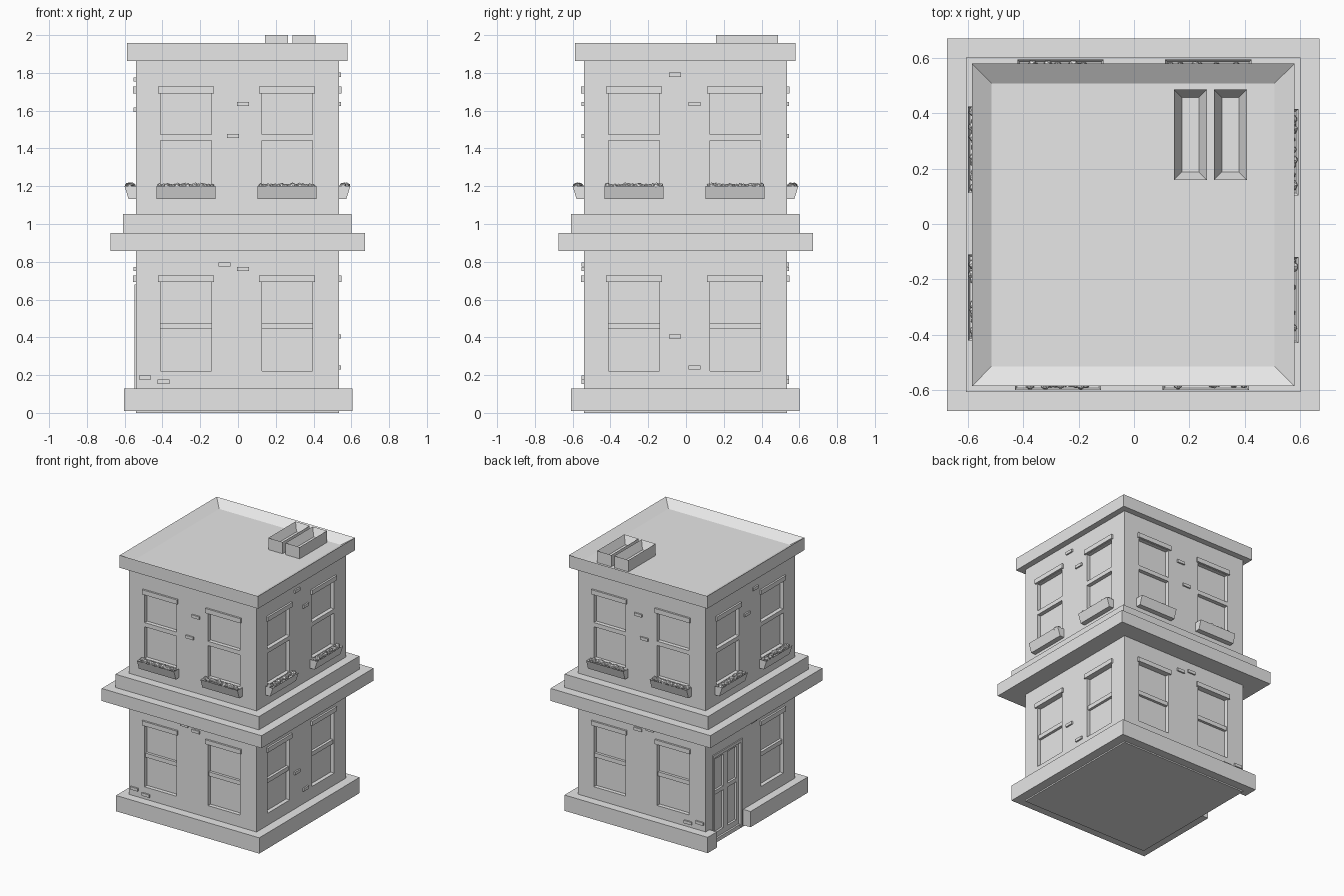
import bpy, bmesh, random
from math import pi
from mathutils import Matrix, Vector

random.seed(4)
if "Cube" in bpy.data.objects:
    bpy.data.objects.remove(bpy.data.objects["Cube"])

grey = bpy.data.materials.new("stone_grey")
grey.use_nodes = True
grey.diffuse_color = (0.8, 0.8, 0.8, 1)
grey.node_tree.nodes["Principled BSDF"].inputs["Base Color"].default_value = (0.8, 0.8, 0.8, 1)

WALL = 0.538                      # half width of the walls
CENTRE = Matrix.Translation((-0.003, -0.003, 0))
SIDES = ["front", "left", "back", "right"]
WINDOWS = (-0.272, 0.263)         # window centres along each side


def side_matrix(k):
    return CENTRE @ Matrix.Rotation(k * pi / 2, 4, "Z")


def box(bm, x, y, z, matrix=Matrix()):
    """Add a box from three (low, high) ranges and return its vertices."""
    size = [b - a for a, b in (x, y, z)]
    mid = [(a + b) / 2 for a, b in (x, y, z)]
    m = matrix @ Matrix.Translation(mid) @ Matrix.Diagonal((*size, 1))
    return bmesh.ops.create_cube(bm, size=1, matrix=m)["verts"]


def hollow_top(bm, verts, rim, depth):
    """Sink the top of a box, leaving a rim."""
    faces = {f for v in verts for f in v.link_faces}
    top = max(faces, key=lambda f: f.calc_center_median().z)
    bmesh.ops.inset_region(bm, faces=[top], thickness=rim, use_even_offset=True)
    bmesh.ops.translate(bm, verts=top.verts[:], vec=(0, 0, -depth))


def relief(bm, k, u, z, d):
    """Box on side k: u along the wall, z up, d outward from the wall."""
    return box(bm, u, (-WALL - d[1], -WALL - d[0]), z, side_matrix(k))


def finish(bm, name):
    bmesh.ops.recalc_face_normals(bm, faces=bm.faces[:])
    mesh = bpy.data.meshes.new(name)
    bm.to_mesh(mesh)
    bm.free()
    mesh.materials.append(grey)
    obj = bpy.data.objects.new(name, mesh)
    bpy.context.scene.collection.objects.link(obj)
    return obj


def cut(obj, bm):
    """Subtract the boxes in bm from obj."""
    cutter = finish(bm, "cutter")
    cutter.hide_render = True
    mod = obj.modifiers.new("cut", "BOOLEAN")
    mod.operation, mod.solver, mod.object = "DIFFERENCE", "EXACT", cutter
    bpy.context.view_layer.objects.active = obj
    bpy.ops.object.modifier_apply(modifier=mod.name)
    bpy.data.objects.remove(cutter)


# Walls with sunk windows and a sunk doorway on the right side
bm = bmesh.new()
box(bm, (-WALL, WALL), (-WALL, WALL), (0, 1.91), CENTRE)
walls = finish(bm, "walls")
bm = bmesh.new()
for k in range(4):
    for c in WINDOWS:
        u = (c - 0.134, c + 0.134)
        for z in ((1.474, 1.69), (1.2, 1.442)):
            relief(bm, k, u, z, (-0.03, 0.1))
        if k == 3 and c < 0:
            relief(bm, k, (-0.44, -0.12), (0.03, 0.66), (-0.03, 0.1))
        else:
            relief(bm, k, u, (0.222, 0.693), (-0.03, 0.1))
cut(walls, bm)

# Base course, with a gap in front of the door
bm = bmesh.new()
box(bm, (-0.603, 0.605), (-0.608, 0.6), (0.01, 0.13))
base = finish(bm, "base_course")
bm = bmesh.new()
box(bm, (-0.8, -0.45), (0.084, 0.49), (-0.1, 0.3))
cut(base, bm)

# Two-step ledge between the floors
bm = bmesh.new()
box(bm, (-0.676, 0.672), (-0.676, 0.672), (0.857, 0.952))
box(bm, (-0.608, 0.602), (-0.608, 0.602), (0.952, 1.053))
finish(bm, "middle_ledge")

# Roof parapet with sunk roof
bm = bmesh.new()
v = box(bm, (-0.587, 0.581), (-0.587, 0.581), (1.862, 1.957))
hollow_top(bm, v, 0.072, 0.046)
finish(bm, "roof_parapet")

# Roof vents
for name, x in (("vent_inner", 0.144), ("vent_outer", 0.289)):
    bm = bmesh.new()
    v = box(bm, (x, x + 0.12), (0.159, 0.487), (1.9, 2.0))
    hollow_top(bm, v, 0.029, 0.06)
    finish(bm, name)

# Lintels, sash bars and planters
for k, side in enumerate(SIDES):
    lintels, sashes, planters, plants = (bmesh.new() for _ in range(4))
    for c in WINDOWS:
        u = (c - 0.148, c + 0.148)
        relief(lintels, k, u, (1.692, 1.727), (-0.01, 0.014))
        if not (k == 3 and c < 0):
            relief(lintels, k, u, (0.693, 0.727), (-0.01, 0.014))
            relief(sashes, k, (c - 0.134, c + 0.134), (0.444, 0.476), (-0.032, -0.01))

        # Planter box leaning outward toward its top
        v = relief(planters, k, (c - 0.156, c + 0.156), (1.132, 1.2), (-0.005, 0.06))
        out = (side_matrix(k).to_3x3() @ Vector((0, -1, 0)))
        for p in v:
            if p.co.z < 1.15 and (p.co - CENTRE.translation).dot(out) > WALL + 0.03:
                p.co -= out * 0.022
        hollow_top(planters, v, 0.008, 0.012)

        # Small faceted plants
        for i in range(16):
            x = c - 0.138 + i * 0.0184
            spot = Matrix.Translation((x, -WALL - random.uniform(0.018, 0.042), 1.2))
            turn = Matrix.Rotation(random.uniform(0, pi), 4, "XYZ"[i % 3])
            bmesh.ops.create_icosphere(plants, subdivisions=1, radius=random.uniform(0.013, 0.021),
                                       matrix=side_matrix(k) @ spot @ turn)
    for part, name in ((lintels, "lintels"), (sashes, "sash_bars"),
                       (planters, "planters"), (plants, "plants")):
        finish(part, f"{side}_{name}")

# Raised bricks: centre along the wall and height
FACE_BRICKS = [(0.029, 1.635), (-0.023, 1.465), (-0.068, 0.785),
               (0.03, 0.762), (-0.49, 0.187), (-0.392, 0.165)]
BRICKS = [
    FACE_BRICKS,
    [(-0.055, 1.79), (0.048, 1.635), (-0.055, 0.405), (0.048, 0.24)],
    [(-u, z) for u, z in FACE_BRICKS],
    [(0.055, 1.765), (-0.048, 1.605), (0.03, 0.762)],
]
for k, side in enumerate(SIDES):
    bm = bmesh.new()
    for u, z in BRICKS[k]:
        relief(bm, k, (u - 0.032, u + 0.032), (z - 0.011, z + 0.011), (-0.01, 0.011))
    finish(bm, f"{side}_bricks")

# Door frame
bm = bmesh.new()
for u in ((-0.456, -0.437), (-0.123, -0.104)):
    relief(bm, 3, u, (0.012, 0.68), (-0.03, 0.008))
relief(bm, 3, (-0.456, -0.104), (0.657, 0.68), (-0.03, 0.008))
finish(bm, "door_frame")

# Double door: stiles and rails around sunk panels
bm = bmesh.new()
for left, right in ((-0.437, -0.282), (-0.278, -0.123)):
    for u in ((left, left + 0.024), (right - 0.024, right)):
        relief(bm, 3, u, (0.03, 0.657), (-0.035, -0.014))
    for z in ((0.03, 0.07), (0.36, 0.39), (0.63, 0.657)):
        relief(bm, 3, (left + 0.024, right - 0.024), z, (-0.035, -0.014))
finish(bm, "double_door")
